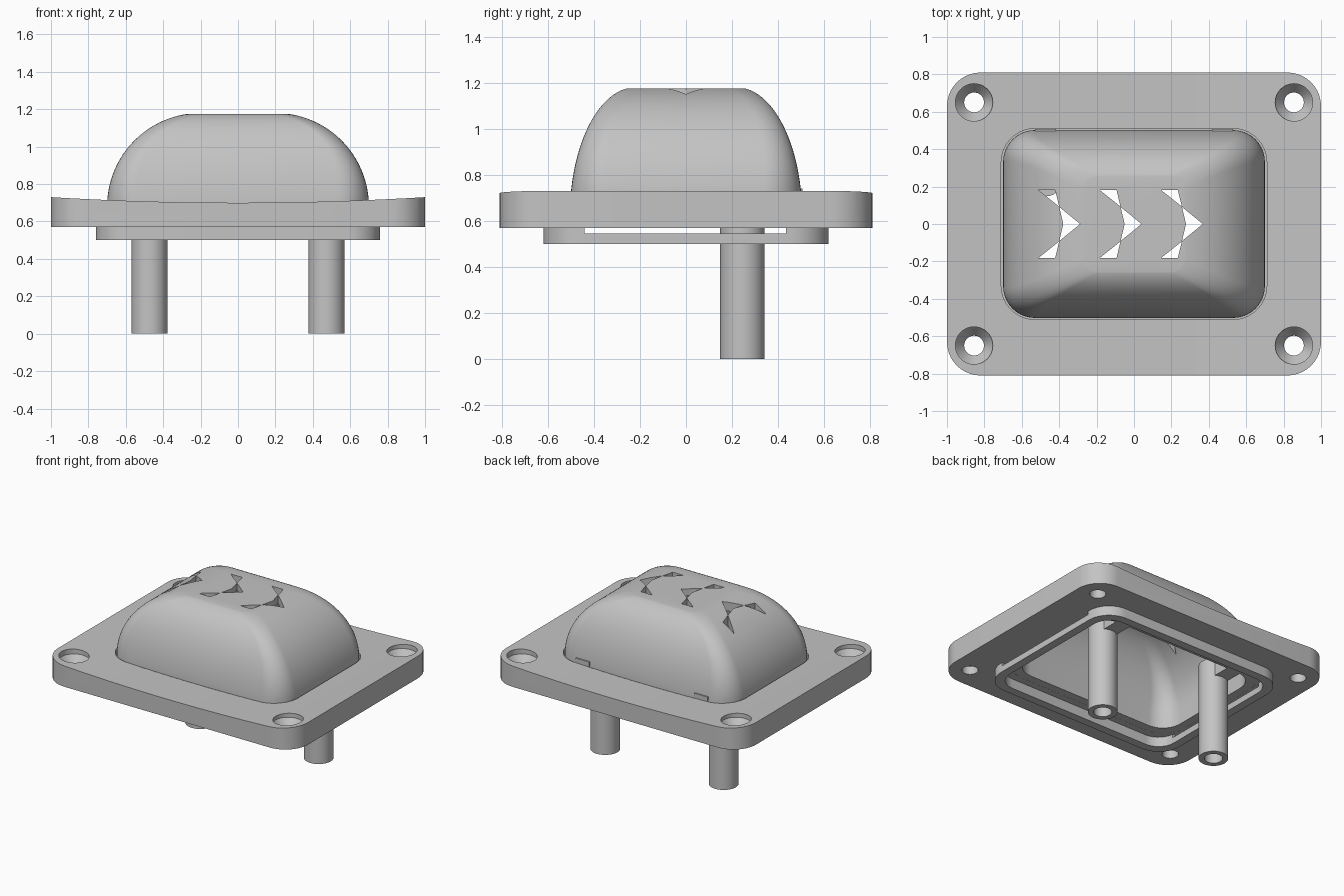
import bpy, bmesh, math
from mathutils import Vector

if "Cube" in bpy.data.objects:
    bpy.data.objects.remove(bpy.data.objects["Cube"])

grey = bpy.data.materials.new("warm_grey_plastic")
grey.use_nodes = True
grey.diffuse_color = (0.55, 0.55, 0.55, 1)
grey.node_tree.nodes["Principled BSDF"].inputs["Base Color"].default_value = (0.55, 0.55, 0.55, 1)


def make(name, bm, helper=False):
    bmesh.ops.recalc_face_normals(bm, faces=bm.faces)
    mesh = bpy.data.meshes.new(name)
    bm.to_mesh(mesh)
    bm.free()
    mesh.materials.append(grey)
    ob = bpy.data.objects.new(name, mesh)
    bpy.context.collection.objects.link(ob)
    if helper:
        ob.hide_render = True
    return ob


def rounded(hx, hy, r, n=10):
    """Outline of a rounded rectangle, counter-clockwise."""
    pts = []
    for k, (sx, sy) in enumerate([(1, 1), (-1, 1), (-1, -1), (1, -1)]):
        for i in range(n + 1):
            a = (k + i / n) * math.pi / 2
            pts.append((sx * (hx - r) + r * math.cos(a), sy * (hy - r) + r * math.sin(a)))
    return pts


def circle(r, n=40, x=0, y=0):
    return [(x + r * math.cos(math.tau * i / n), y + r * math.sin(math.tau * i / n)) for i in range(n)]


def loft(bm, sections):
    """Closed solid through (outline, z) sections."""
    rings = [[bm.verts.new((x, y, z)) for x, y in pts] for pts, z in sections]
    n = len(rings[0])
    for a, b in zip(rings, rings[1:]):
        for i in range(n):
            j = (i + 1) % n
            bm.faces.new((a[i], a[j], b[j], b[i]))
    bm.faces.new(rings[0][::-1])
    bm.faces.new(rings[-1])


def solid(name, sections, helper=False):
    bm = bmesh.new()
    loft(bm, sections)
    return make(name, bm, helper)


def box(name, lo, hi, helper=False):
    pts = [(lo[0], lo[1]), (hi[0], lo[1]), (hi[0], hi[1]), (lo[0], hi[1])]
    return solid(name, [(pts, lo[2]), (pts, hi[2])], helper)


def cut(ob, cutter):
    """Apply a boolean cut and discard the cutter."""
    mod = ob.modifiers.new("cut", "BOOLEAN")
    mod.operation, mod.solver, mod.object = "DIFFERENCE", "EXACT", cutter
    bpy.context.view_layer.update()
    dg = bpy.context.evaluated_depsgraph_get()
    mesh = bpy.data.meshes.new_from_object(ob.evaluated_get(dg))
    ob.modifiers.clear()
    ob.data = mesh
    bpy.data.objects.remove(cutter)


def smooth(ob, angle=30):
    bpy.ops.object.select_all(action="DESELECT")
    ob.select_set(True)
    bpy.context.view_layer.objects.active = ob
    bpy.ops.object.shade_smooth_by_angle(angle=math.radians(angle))


# Mounting plate with a gently dished top
plate = solid("mounting_plate", [(rounded(1, 0.81, 0.18), z) for z in (0.57, 0.78)])
bm = bmesh.new()
xs = [-1.1 + 2.2 * i / 32 for i in range(33)]
profile = [(x, 0.7 + 0.03 * x * x) for x in xs] + [(1.1, 1), (-1.1, 1)]
face = bm.faces.new([bm.verts.new((x, -1, z)) for x, z in profile])
side = bmesh.ops.extrude_face_region(bm, geom=[face])
bmesh.ops.translate(bm, vec=(0, 2, 0), verts=[v for v in side["geom"] if isinstance(v, bmesh.types.BMVert)])
cut(plate, make("dish_cutter", bm, True))
cut(plate, solid("opening_cutter", [(rounded(0.71, 0.51, 0.18), z) for z in (0.5, 0.9)], True))

# Countersunk screw holes
for x in (-0.855, 0.855):
    for y in (-0.65, 0.65):
        steps = [(0.053, 0.5), (0.053, 0.63), (0.1, 0.69), (0.1, 0.9)]
        cut(plate, solid("screw_cutter", [(circle(r, 40, x, y), z) for r, z in steps], True))
smooth(plate)

# Lower locating rim, slotted on both short sides
rim = solid("locating_rim", [(rounded(0.76, 0.62, 0.17), z) for z in (0.5, 0.57)])
cut(rim, solid("rim_cutter", [(rounded(0.7, 0.56, 0.13), z) for z in (0.4, 0.7)], True))
cut(rim, box("slot_cutter", (-1, -0.44, 0.545), (1, 0.435, 0.6), True))
smooth(rim)


# Hollow dome
def dome_sections(t):
    top, out = 1.175 - t, []
    for i in range(25):
        u = math.sin(i / 24 * math.pi / 2)
        z = 0.7 + 0.475 * u
        hx = 0.2 + 0.5 * math.sqrt(1 - ((z - 0.68) / 0.5) ** 2)
        hy = 0.22 + 0.285 * math.sqrt(1 - ((z - 0.62) / 0.56) ** 2)
        out.append((rounded(hx - t, hy - t, 0.17 - 0.09 * u - t * 0.5), 0.7 + (top - 0.7) * u))
    return [(out[0][0], 0.57 - t)] + out


dome = solid("dome_cover", [(p, max(z, 0.57)) for p, z in dome_sections(0)])
cut(dome, solid("dome_cutter", dome_sections(0.05), True))

# Three arrow openings, each made of two tail triangles and a head
for k in (-1, 0, 1):
    d = 0.328 * k
    tail = [(-0.185, 0.183), (-0.094, 0.183), (-0.072, 0.093)]
    head = [(-0.0715, 0.091), (0.04, 0), (-0.0715, -0.091), (-0.05, 0)]
    for part in (tail, [(x, -y) for x, y in tail], head):
        pts = [(x + d, y) for x, y in part]
        cut(dome, solid("arrow_cutter", [(pts, 0.8), (pts, 1.4)], True))
smooth(dome, 25)

# Flange ledge closing the gap between dome and plate
ledge = solid("dome_flange", [(rounded(0.74, 0.6, 0.17), z) for z in (0.5705, 0.6)])
cut(ledge, solid("flange_cutter", [(rounded(0.66, 0.46, 0.13), z) for z in (0.5, 0.7)], True))
smooth(ledge)

# Hollow posts with brackets that hook through the dome wall
for side_name, x in (("right", -0.473), ("left", 0.473)):
    post = solid(side_name + "_post", [(circle(0.097, 40, x, 0.245), z) for z in (0, 0.7)])
    cut(post, solid("bore_cutter", [(circle(0.06, 40, x, 0.245), z) for z in (-0.1, 0.5)], True))
    smooth(post)
    box(side_name + "_bracket", (x - 0.055, 0.25, 0.572), (x + 0.055, 0.507, 0.74))
